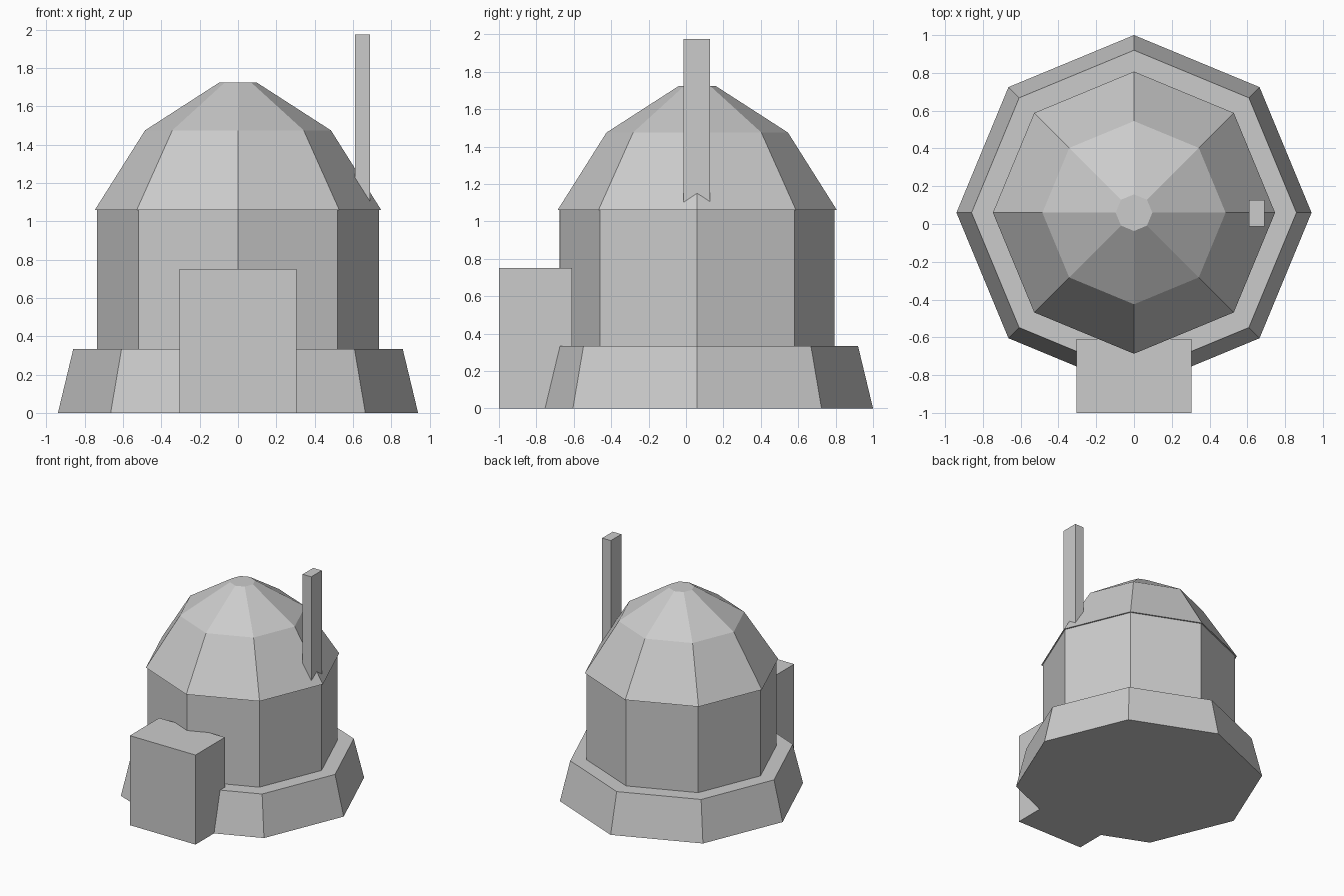
import bpy, bmesh
from math import cos, sin, pi

if "Cube" in bpy.data.objects:
    bpy.data.objects.remove(bpy.data.objects["Cube"])

SIDES = 8
CENTRE_Y = 0.06


def finish(name, bm):
    bmesh.ops.recalc_face_normals(bm, faces=bm.faces)
    mesh = bpy.data.meshes.new(name)
    bm.to_mesh(mesh)
    bm.free()
    obj = bpy.data.objects.new(name, mesh)
    bpy.context.collection.objects.link(obj)
    return obj


def octagon_stack(name, profile):
    """Closed eight-sided solid through (radius, z) rings."""
    bm = bmesh.new()
    rings = [[bm.verts.new((r * cos(2 * pi * i / SIDES),
                            CENTRE_Y + r * sin(2 * pi * i / SIDES), z))
              for i in range(SIDES)] for r, z in profile]
    for low, high in zip(rings, rings[1:]):
        for i in range(SIDES):
            j = (i + 1) % SIDES
            bm.faces.new((low[i], low[j], high[j], high[i]))
    bm.faces.new(rings[0][::-1])
    bm.faces.new(rings[-1])
    return finish(name, bm)


def box(name, low, high):
    bm = bmesh.new()
    bmesh.ops.create_cube(bm, size=1)
    for v in bm.verts:
        v.co = [h if c > 0 else l for c, l, h in zip(v.co, low, high)]
    return finish(name, bm)


# Sloping foundation, upright walls and faceted roof
octagon_stack("foundation", [(0.94, 0), (0.86, 0.333)])
octagon_stack("walls", [(0.735, 0.333), (0.735, 1.06)])
octagon_stack("dome_roof", [(0.747, 1.06), (0.485, 1.475), (0.097, 1.725)])

# Entrance block at the front
box("entrance", (-0.305, -1.0, 0), (0.305, -0.61, 0.752))

# Chimney rising from the right side of the roof
box("chimney", (0.61, -0.013, 1.07), (0.69, 0.127, 1.975))
